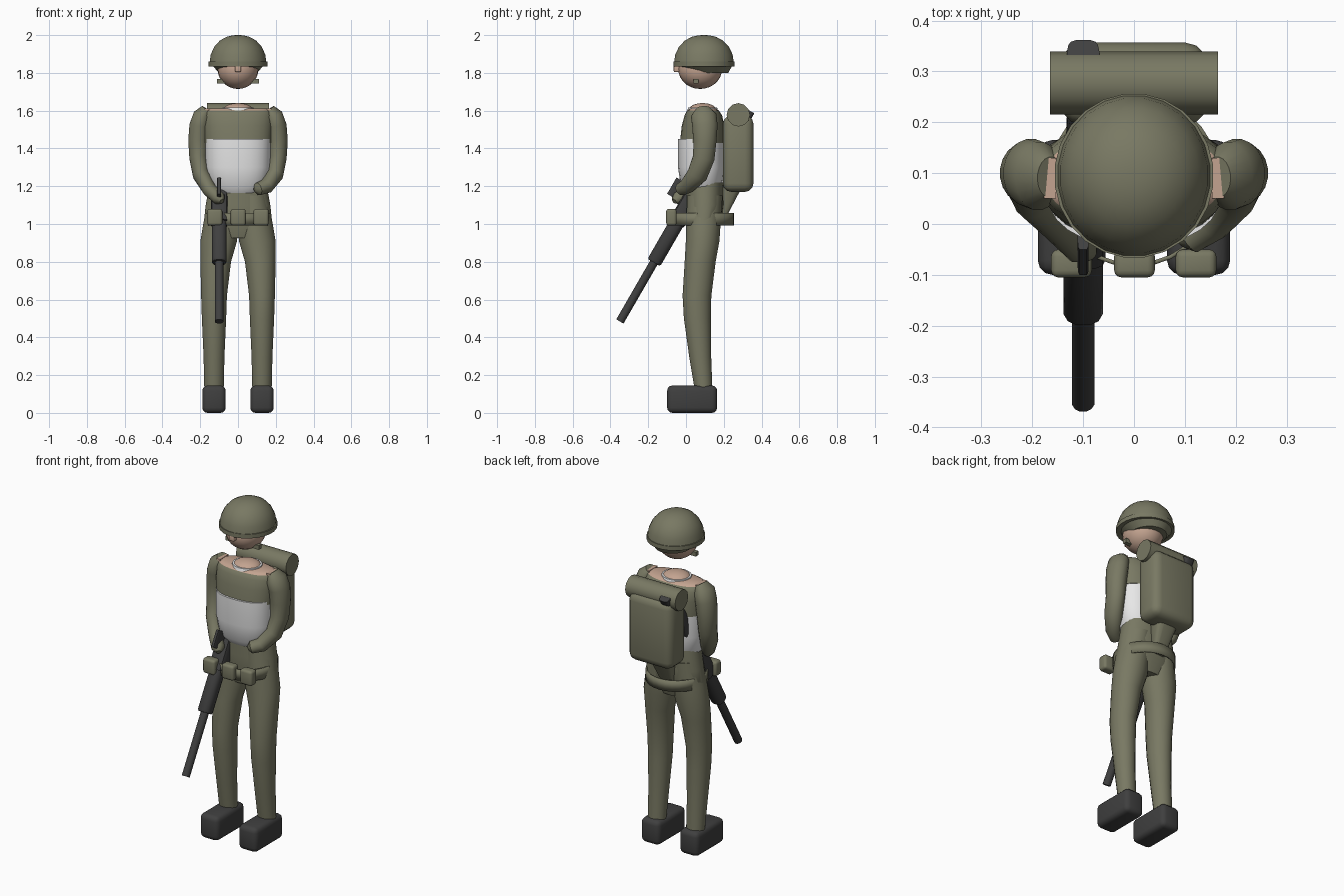
import bpy, bmesh, math
from mathutils import Vector

if "Cube" in bpy.data.objects:
    bpy.data.objects.remove(bpy.data.objects["Cube"])


def colour(name, r, g, b):
    m = bpy.data.materials.new(name)
    m.use_nodes = True
    m.diffuse_color = (r, g, b, 1)
    bsdf = m.node_tree.nodes["Principled BSDF"]
    bsdf.inputs["Base Color"].default_value = (r, g, b, 1)
    bsdf.inputs["Roughness"].default_value = 0.8
    return m


OLIVE = colour("olive cloth", 0.19, 0.19, 0.125)
SKIN = colour("skin", 0.55, 0.37, 0.28)
WHITE = colour("undershirt white", 0.8, 0.8, 0.8)
DARK = colour("dark grey", 0.05, 0.05, 0.05)


def finish(bm, name, mats, angle=40):
    bmesh.ops.recalc_face_normals(bm, faces=bm.faces)
    me = bpy.data.meshes.new(name)
    bm.to_mesh(me)
    bm.free()
    for m in mats:
        me.materials.append(m)
    me.shade_smooth()
    me.set_sharp_from_angle(angle=math.radians(angle))
    ob = bpy.data.objects.new(name, me)
    bpy.context.collection.objects.link(ob)
    return ob


def loft(name, stations, mats, sides=20, power=1.0, flat=False, rule=None):
    """Skin elliptical sections (x, y, z, r across, r deep) along a path."""
    bm = bmesh.new()
    pts = [Vector(s[:3]) for s in stations]
    rings = []
    for i, s in enumerate(stations):
        t = (pts[min(i + 1, len(pts) - 1)] - pts[max(i - 1, 0)]).normalized()
        if flat:
            t = Vector((0, 0, 1))
        u = Vector((0, 1, 0)).cross(t).normalized()
        v = t.cross(u)
        ring = []
        for k in range(sides):
            a = math.tau * (k + 0.5) / sides
            c, d = math.cos(a), math.sin(a)
            c = math.copysign(abs(c) ** power, c)
            d = math.copysign(abs(d) ** power, d)
            ring.append(bm.verts.new(pts[i] + u * c * s[3] + v * d * s[4]))
        rings.append(ring)
    for a, b in zip(rings, rings[1:]):
        for k in range(sides):
            j = (k + 1) % sides
            bm.faces.new((a[k], a[j], b[j], b[k]))
    bm.faces.new(rings[0])
    bm.faces.new(rings[-1])
    if rule:
        for f in bm.faces:
            f.material_index = rule(f.calc_center_median())
    return finish(bm, name, mats)


def box(name, lo, hi, mat, bevel=0.0):
    lo, hi = Vector(lo), Vector(hi)
    bm = bmesh.new()
    bmesh.ops.create_cube(bm, size=1)
    for v in bm.verts:
        v.co = Vector(a * b for a, b in zip(v.co, hi - lo)) + (lo + hi) / 2
    if bevel:
        bmesh.ops.bevel(bm, geom=bm.edges[:], offset=bevel, segments=3,
                        profile=0.5, affect='EDGES')
    return finish(bm, name, [mat])


def ball(name, centre, radii, mat):
    bm = bmesh.new()
    bmesh.ops.create_uvsphere(bm, u_segments=24, v_segments=14, radius=1)
    for v in bm.verts:
        v.co = Vector(a * b for a, b in zip(v.co, radii)) + Vector(centre)
    return finish(bm, name, [mat])


# Head and helmet
ball("head", (0, 0.075, 1.82), (0.108, 0.116, 0.105), SKIN)
box("nose", (-0.016, -0.065, 1.805), (0.016, -0.02, 1.84), SKIN, 0.006)
box("chin_strap", (-0.11, 0.04, 1.743), (0.11, 0.065, 1.768), OLIVE)
loft("helmet_liner", [(0, 0.115, 1.8, 0.1, 0.11), (0, 0.1, 1.845, 0.145, 0.15)],
     [OLIVE], flat=True)
loft("helmet_brim", [(0, 0.095, 1.835, 0.157, 0.162), (0, 0.095, 1.86, 0.157, 0.162)],
     [OLIVE], 24, flat=True)
dome = [(0, 0.095, 1.85 + 0.15 * math.sin(a),
         0.152 * math.cos(a) ** 0.85, 0.16 * math.cos(a) ** 0.85)
        for a in [math.radians(d) for d in (0, 18, 36, 54, 70, 82, 88)]]
loft("helmet_dome", dome, [OLIVE], 24, flat=True)

# Torso: undershirt, jacket top, bare shoulders and neck
loft("undershirt", [(0, 0.085, 1.165, 0.12, 0.09), (0, 0.082, 1.2, 0.155, 0.11),
                    (0, 0.08, 1.3, 0.172, 0.123), (0, 0.08, 1.45, 0.175, 0.123)],
     [WHITE], 28, 0.85, True)
loft("jacket_top", [(0, 0.085, 1.43, 0.178, 0.118), (0, 0.09, 1.52, 0.185, 0.113),
                    (0, 0.092, 1.575, 0.185, 0.1), (0, 0.09, 1.6, 0.175, 0.085),
                    (0, 0.09, 1.612, 0.15, 0.065)],
     [OLIVE, SKIN], 28, 0.85, True,
     rule=lambda c: int(c.z > 1.6 and abs(c.x) < 0.175))
ball("neck", (0, 0.088, 1.605), (0.078, 0.072, 0.035), SKIN)
loft("collar", [(0, 0.088, 1.6, 0.088, 0.082), (0, 0.088, 1.617, 0.083, 0.077)],
     [WHITE], 24, flat=True)
for s in (1, -1):
    box("shoulder_patch", (s * 0.165 - 0.012, 0.05, 1.59),
        (s * 0.165 + 0.012, 0.13, 1.612), SKIN)

# Arms, the right hand reaching lower to the grip
ends = {1: [(0.15, 0.005, 1.2, 0.04, 0.042), (0.105, -0.025, 1.185, 0.034, 0.036),
            (0.09, -0.035, 1.18, 0.012, 0.012)],
        -1: [(0.15, 0.005, 1.18, 0.038, 0.04), (0.1, -0.045, 1.135, 0.035, 0.038),
             (0.085, -0.062, 1.12, 0.014, 0.014)]}
for s, side in ((1, "left"), (-1, "right")):
    arm = [(0.165, 0.092, 1.608, 0.03, 0.04), (0.187, 0.094, 1.575, 0.05, 0.068),
           (0.203, 0.1, 1.52, 0.055, 0.068), (0.21, 0.1, 1.44, 0.054, 0.062),
           (0.21, 0.094, 1.35, 0.048, 0.058), (0.195, 0.06, 1.26, 0.045, 0.055)]
    path = [(s * p[0], *p[1:]) for p in arm + ends[s]]
    loft(side + "_arm", path, [OLIVE])

# Trousers and boots
loft("hips", [(0, 0.09, 0.925, 0.11, 0.07), (0, 0.092, 1.0, 0.183, 0.092),
              (0, 0.1, 1.1, 0.172, 0.1), (0, 0.1, 1.22, 0.15, 0.1)],
     [OLIVE], 28, 0.9, True)
leg = [(0.127, 0.092, 0.13, 0.052, 0.048), (0.127, 0.075, 0.3, 0.056, 0.059),
       (0.127, 0.06, 0.5, 0.065, 0.072), (0.127, 0.058, 0.62, 0.069, 0.077),
       (0.118, 0.075, 0.8, 0.082, 0.083), (0.102, 0.088, 0.91, 0.098, 0.09),
       (0.09, 0.092, 1.0, 0.095, 0.092), (0.075, 0.1, 1.15, 0.08, 0.095)]
for s, side in ((1, "left"), (-1, "right")):
    loft(side + "_leg", [(s * p[0], *p[1:]) for p in leg], [OLIVE], flat=True)
    x = s * 0.127
    box(side + "_boot", (x - 0.062, -0.1, 0), (x + 0.062, 0.165, 0.145), DARK, 0.028)

# Belt and pouches
bm = bmesh.new()
bmesh.ops.create_cone(bm, cap_ends=False, segments=28, radius1=1, radius2=1, depth=1)
for v in bm.verts:
    v.co = (v.co.x * 0.17, 0.085 + v.co.y * 0.17, 1.025 + v.co.z * 0.065)
belt = finish(bm, "belt", [OLIVE])
belt.modifiers.new("thickness", 'SOLIDIFY').thickness = 0.008
for x in (-0.123, 0.001, 0.122):
    box("belt_pouch", (x - 0.04, -0.105, 0.992), (x + 0.04, -0.05, 1.08), OLIVE, 0.014)

# Backpack, bedroll and the tapered strap below
box("backpack", (-0.145, 0.195, 1.17), (0.145, 0.357, 1.575), OLIVE, 0.045)
loft("pack_strap", [(-0.01, 0.19, 1.03, 0.04, 0.02), (-0.01, 0.245, 1.2, 0.07, 0.055)],
     [OLIVE], 12, 0.5, True)
bm = bmesh.new()
bmesh.ops.create_cone(bm, cap_ends=True, segments=12, radius1=0.062, radius2=0.062, depth=0.33)
for v in bm.verts:
    v.co = (v.co.z, 0.277 + v.co.y, 1.578 + v.co.x)
finish(bm, "bedroll", [OLIVE])


# Rifle, laid along one slanted line
def along(t, up=0.0):
    return (-0.1, -0.35 + 0.5 * t - 0.866 * up, 0.484 + 0.866 * t + 0.5 * up)


def rifle_part(name, sections, sides, power):
    loft(name, [(*along(t, up), a, b) for t, up, a, b in sections], [DARK], sides, power)


rifle_part("rifle_barrel", [(0, 0, 0.023, 0.023), (0.4, 0, 0.023, 0.023)], 12, 1)
rifle_part("rifle_handguard", [(0.36, 0, 0.034, 0.034), (0.37, 0, 0.04, 0.04),
                               (0.62, 0, 0.04, 0.04)], 12, 0.8)
rifle_part("rifle_receiver", [(0.6, 0, 0.045, 0.045), (0.92, 0, 0.045, 0.045)], 12, 0.5)
rifle_part("rifle_stock", [(0.9, 0, 0.036, 0.04), (1.1, -0.01, 0.032, 0.045),
                           (1.24, -0.015, 0.024, 0.042), (1.27, -0.02, 0.032, 0.046),
                           (1.31, -0.02, 0.032, 0.046)], 16, 0.5)
rifle_part("rifle_sight", [(0.71, 0.06, 0.011, 0.062), (0.81, 0.06, 0.011, 0.062)], 12, 0.3)
